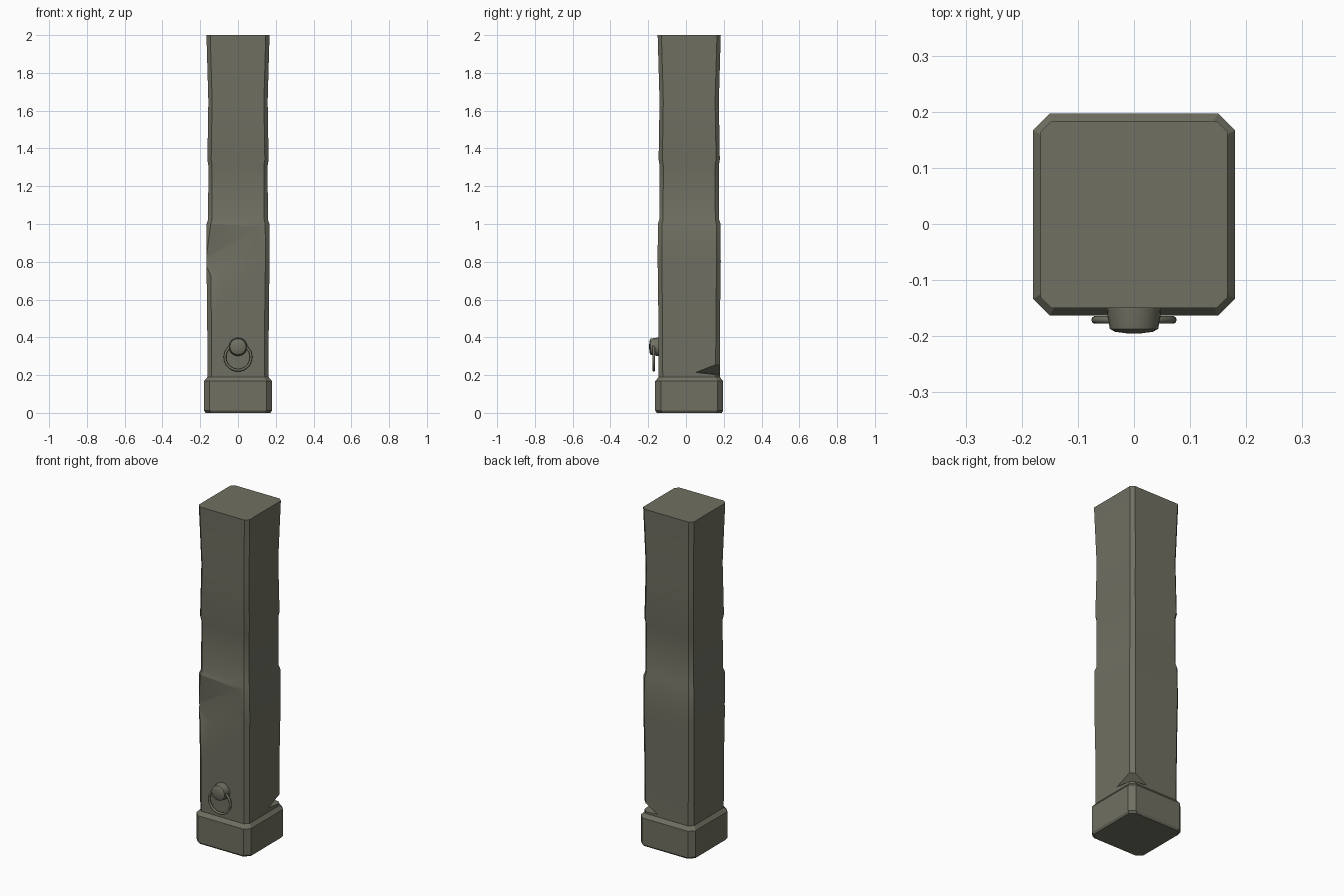
import bpy, bmesh, math
from mathutils import Matrix

if "Cube" in bpy.data.objects:
    bpy.data.objects.remove(bpy.data.objects["Cube"])

CY = 0.017  # pillar axis sits slightly behind the origin

stone = bpy.data.materials.new("olive grey stone")
stone.diffuse_color = (0.16, 0.16, 0.122, 1)
stone.use_nodes = True
stone.node_tree.nodes["Principled BSDF"].inputs["Base Color"].default_value = stone.diffuse_color


def make(name, bm, angle=50):
    bmesh.ops.recalc_face_normals(bm, faces=bm.faces)
    me = bpy.data.meshes.new(name)
    bm.to_mesh(me)
    bm.free()
    me.materials.append(stone)
    ob = bpy.data.objects.new(name, me)
    bpy.context.collection.objects.link(ob)
    smooth(ob, angle)
    return ob


def smooth(ob, angle):
    bpy.ops.object.select_all(action='DESELECT')
    ob.select_set(True)
    bpy.context.view_layer.objects.active = ob
    bpy.ops.object.shade_smooth_by_angle(angle=math.radians(angle))


def loft(bm, rings):
    loops = [[bm.verts.new(p) for p in r] for r in rings]
    n = len(loops[0])
    for a, b in zip(loops, loops[1:]):
        for i in range(n):
            bm.faces.new((a[i], a[(i + 1) % n], b[(i + 1) % n], b[i]))
    bm.faces.new(loops[0][::-1])
    bm.faces.new(loops[-1])


def octagon(h, c, z):
    k = h - c
    pts = [(h, -k), (h, k), (k, h), (-k, h), (-h, k), (-h, -k), (-k, -h), (k, -h)]
    return [(x, y + CY, z) for x, y in pts]


# chamfered pillar: plinth, swollen shaft, recessed waist, flaring top
profile = [(0, 0.172, 0.03), (0.012, 0.18, 0.03), (0.168, 0.18, 0.03), (0.19, 0.162, 0.022),
           (0.5, 0.163, 0.022), (0.8, 0.167, 0.022), (1.0, 0.166, 0.022), (1.025, 0.158, 0.02),
           (1.31, 0.157, 0.02), (1.34, 0.162, 0.02), (1.65, 0.157, 0.02), (2.0, 0.167, 0.02)]
bm = bmesh.new()
loft(bm, [octagon(h, c, z) for z, h, c in profile])
pillar = make("pillar", bm)


# broken chips carved out with convex cutters
def chip(points):
    b = bmesh.new()
    for p in points:
        b.verts.new(p)
    bmesh.ops.convex_hull(b, input=b.verts[:])
    cutter = make("chip_cutter", b)
    cutter.hide_render = True
    mod = pillar.modifiers.new("chip", 'BOOLEAN')
    mod.operation = 'DIFFERENCE'
    mod.solver = 'EXACT'
    mod.object = cutter
    bpy.context.view_layer.objects.active = pillar
    bpy.ops.object.modifier_apply(modifier=mod.name)
    bpy.data.objects.remove(cutter)


# large chip on the front left edge
chip([(-0.2, -0.149, 1.01), (0.13, -0.151, 0.995), (-0.2, -0.122, 0.785),
      (-0.06, -0.152, 0.73), (-0.2, -0.15, 0.72),
      (-0.2, -0.2, 1.01), (0.13, -0.2, 0.995), (-0.06, -0.2, 0.73), (-0.2, -0.2, 0.72)])
# small chip on the back right edge, just above the plinth
chip([(0.155, 0.17, 0.245), (0.06, 0.181, 0.205), (0.164, 0.05, 0.215), (0.16, 0.177, 0.2),
      (0.168, 0.186, 0.27), (0.2, 0.22, 0.27), (0.2, 0.22, 0.2)])
smooth(pillar, 25)
# keep the chamfers soft and only the chip edges crisp
smooth(pillar, 50)
creases = pillar.data.attributes.get("sharp_edge")
if creases is None:
    creases = pillar.data.attributes.new("sharp_edge", 'BOOLEAN', 'EDGE')
for e in pillar.data.edges:
    a, b = (pillar.data.vertices[i].co for i in e.vertices)
    mid = (a + b) / 2
    front_crease = (a - b).length > 0.25 and abs(a.z - b.z) > 0.1 and abs(a.x - b.x) > 0.2 and mid.y < 0
    if front_crease:
        creases.data[e.index].value = True

# tapered knob on the front
bm = bmesh.new()
knob = [(-0.14, 0.049), (-0.165, 0.047), (-0.187, 0.043), (-0.192, 0.034), (-0.195, 0.012)]
loft(bm, [[(r * math.cos(t * math.pi / 12), y, 0.35 + r * math.sin(t * math.pi / 12))
           for t in range(24)] for y, r in knob])
make("knob", bm, 40)

# hanging ring
bpy.ops.mesh.primitive_torus_add(major_segments=32, minor_segments=10, major_radius=0.069,
                                 minor_radius=0.007, location=(0, -0.171, 0.295),
                                 rotation=(math.pi / 2, 0, 0))
ring = bpy.context.object
ring.name = "hanging_ring"
ring.data.materials.append(stone)
smooth(ring, 60)
